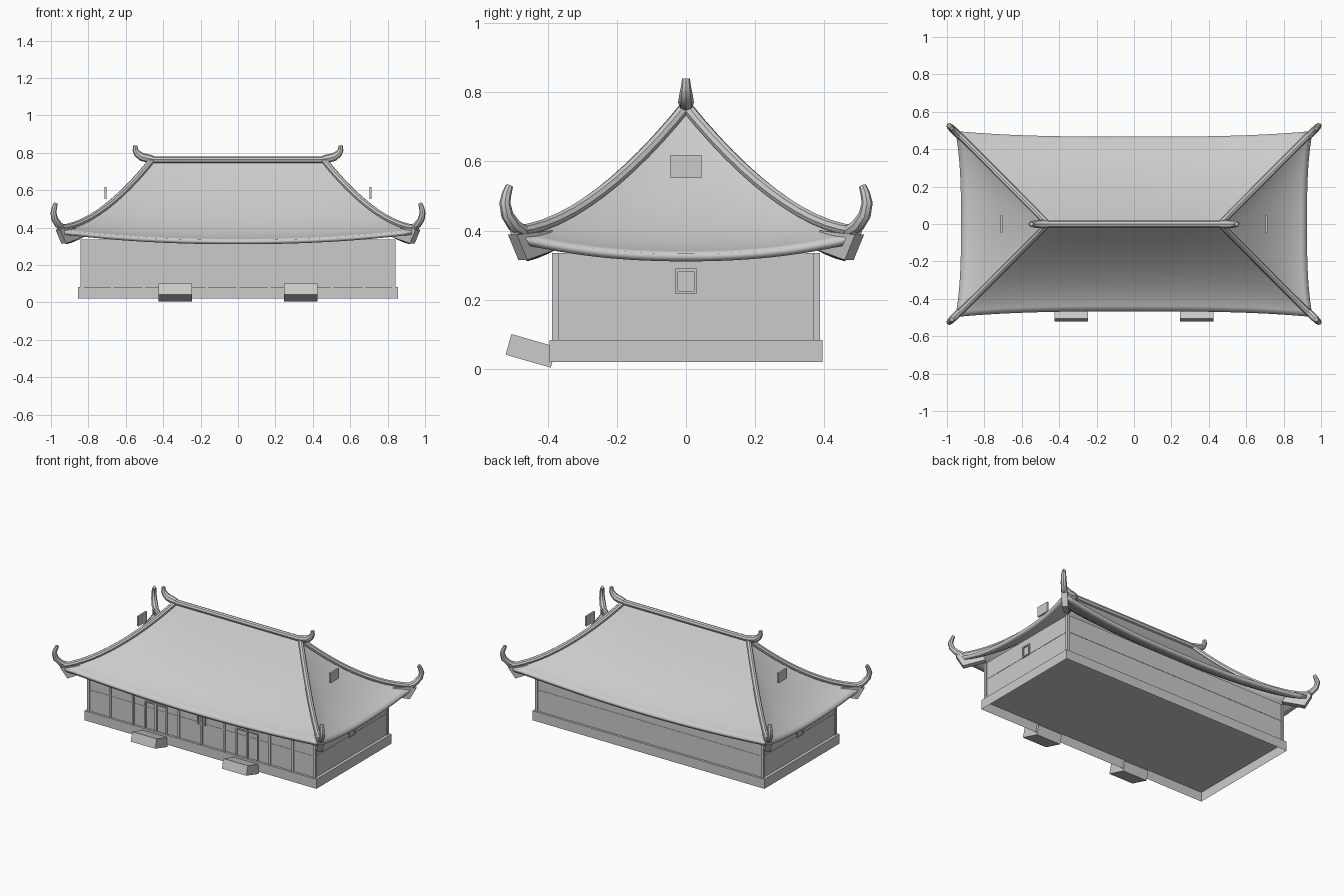
import bpy, bmesh
from mathutils import Vector, Matrix

if "Cube" in bpy.data.objects:
    bpy.data.objects.remove(bpy.data.objects["Cube"])

SIDES = (-1, 1)


def mesh_object(name, bm):
    me = bpy.data.meshes.new(name)
    bm.to_mesh(me)
    bm.free()
    ob = bpy.data.objects.new(name, me)
    bpy.context.collection.objects.link(ob)
    return ob


def box(name, lo, hi, open_bottom=False, rot_x=0.0):
    lo, hi = Vector(lo), Vector(hi)
    bm = bmesh.new()
    bmesh.ops.create_cube(bm, size=1)
    bmesh.ops.scale(bm, vec=hi - lo, verts=bm.verts)
    if open_bottom:
        bm.normal_update()
        bmesh.ops.delete(bm, geom=[f for f in bm.faces if f.normal.z < -0.5], context='FACES')
    ob = mesh_object(name, bm)
    ob.location = (lo + hi) / 2
    ob.rotation_euler.x = rot_x
    return ob


def smooth(ob, angle=0.7):
    bpy.ops.object.select_all(action='DESELECT')
    ob.select_set(True)
    bpy.context.view_layer.objects.active = ob
    if ob.type == 'CURVE':
        bpy.ops.object.convert(target='MESH')
    bpy.ops.object.shade_smooth_by_angle(angle=angle)


def tube(name, pts, radii):
    cu = bpy.data.curves.new(name, 'CURVE')
    cu.dimensions = '3D'
    cu.bevel_depth = 1.0
    cu.bevel_resolution = 2
    cu.use_fill_caps = True
    sp = cu.splines.new('POLY')
    sp.points.add(len(pts) - 1)
    for p, co, r in zip(sp.points, pts, radii):
        p.co = (*co, 1)
        p.radius = r
    ob = bpy.data.objects.new(name, cu)
    bpy.context.collection.objects.link(ob)
    smooth(ob)


# plinth (open underneath) and hall walls
box("plinth", (-.855, -.395, .02), (.855, .395, .083), open_bottom=True)
box("walls", (-.835, -.38, .083), (.835, .38, .335), open_bottom=True)
box("wall_trim", (-.837, -.382, .22), (.837, .382, .225))

# front posts and corner posts
for i in range(-4, 5):
    box("front_post", (i * .168 - .007, -.388, .083), (i * .168 + .007, -.375, .335))
for sx in SIDES:
    for sy in SIDES:
        x, y = sx * .833, sy * .378
        box("corner_post", (x - .009, y - .009, .083), (x + .009, y + .009, .335))

# door frames and tilted entrance steps
for sx in SIDES:
    c = sx * .336
    for s in SIDES:
        e = c + s * .078
        box("door_jamb", (e - .004, -.387, .083), (e + .004, -.375, .262))
    box("door_lintel", (c - .082, -.387, .255), (c + .082, -.375, .262))
    box("entrance_step", (c - .09, -.448 - .068, .052 - .031),
        (c + .09, -.448 + .068, .052 + .031), rot_x=-.28)


# small framed windows: front and both ends
def window(put):
    for s in SIDES:
        put("window_side", s * .027 - .004, s * .027 + .004, .22, .29)
    put("window_top", -.031, .031, .282, .29)
    put("window_bottom", -.031, .031, .217, .225)


window(lambda n, a, b, z0, z1: box(n, (a, -.388, z0 - .004), (b, -.375, z1 - .004)))
for sx in SIDES:
    window(lambda n, a, b, z0, z1: box(n, (sx * .837 - .006, a, z0), (sx * .837 + .006, b, z1)))

# plaques hanging in front of the end slopes
for sx in SIDES:
    box("end_plaque", (sx * .708 - .006, -.045, .552), (sx * .708 + .006, .045, .618))


# roof: four swept slopes meeting on straight-plan hips
def hip(t):
    return .46 + .495 * t, .497 * t, .75 - .362 * (1 - (1 - t) ** 1.7)


NT, NS = 16, 24
bm = bmesh.new()
for side in range(4):
    sign = 1 if side % 2 else -1
    grid = []
    for i in range(NT + 1):
        t = i / NT
        hx, hy, hz = hip(t)
        row = []
        for j in range(NS + 1):
            s = 2 * j / NS - 1
            pull = .03 * t * (1 - abs(s) ** 3)
            z = hz - .055 * t ** 1.5 * (1 - abs(s) ** 2.2)
            co = (s * hx, sign * (hy - pull), z) if side < 2 else (sign * (hx - pull), s * hy, z)
            row.append(bm.verts.new(co))
        grid.append(row)
    for a, b in zip(grid, grid[1:]):
        for j in range(NS):
            bm.faces.new((a[j], a[j + 1], b[j + 1], b[j]))
bmesh.ops.remove_doubles(bm, verts=bm.verts, dist=1e-5)
bmesh.ops.recalc_face_normals(bm, faces=bm.faces)
if sum(f.normal.z for f in bm.faces) < 0:
    bmesh.ops.reverse_faces(bm, faces=bm.faces)
roof = mesh_object("roof", bm)
sol = roof.modifiers.new("thickness", 'SOLIDIFY')
sol.thickness = .023
sol.offset = -1
smooth(roof, .6)

# ridge tube with curled ends
tube("ridge", [(-.47, 0, .763), (.47, 0, .763)], [.018] * 2)
for sx in SIDES:
    pts = [(.455, .765), (.485, .77), (.515, .778), (.538, .795), (.549, .815), (.549, .84)]
    tube("ridge_horn", [(sx * x, 0, z) for x, z in pts], [.02, .023, .022, .019, .015, .011])

# hip tubes, upturned corner horns and corner beams
for sx in SIDES:
    for sy in SIDES:
        line = [hip(i / 12) for i in range(13)]
        tube("hip_ridge", [(sx * x, sy * y, z + .01) for x, y, z in line], [.017] * 13)
        pts = [(.47, .398), (.497, .415), (.517, .445), (.524, .48), (.519, .505), (.511, .529)]
        tube("corner_horn", [(sx * (y + .463), sy * y, z) for y, z in pts],
             [.018, .02, .018, .016, .014, .011])
        # beam profile in (y, z), swept across the diagonal
        prof = [(.472, .315), (.502, .388), (.40, .40), (.375, .35)]
        bm = bmesh.new()
        rings = [[bm.verts.new((sx * (y + .46 + w), sy * (y - w), z)) for y, z in prof]
                 for w in (-.013, .013)]
        bm.faces.new(rings[0])
        bm.faces.new(rings[1][::-1])
        for k in range(4):
            m = (k + 1) % 4
            bm.faces.new((rings[0][k], rings[1][k], rings[1][m], rings[0][m]))
        bmesh.ops.recalc_face_normals(bm, faces=bm.faces)
        mesh_object("corner_beam", bm)
